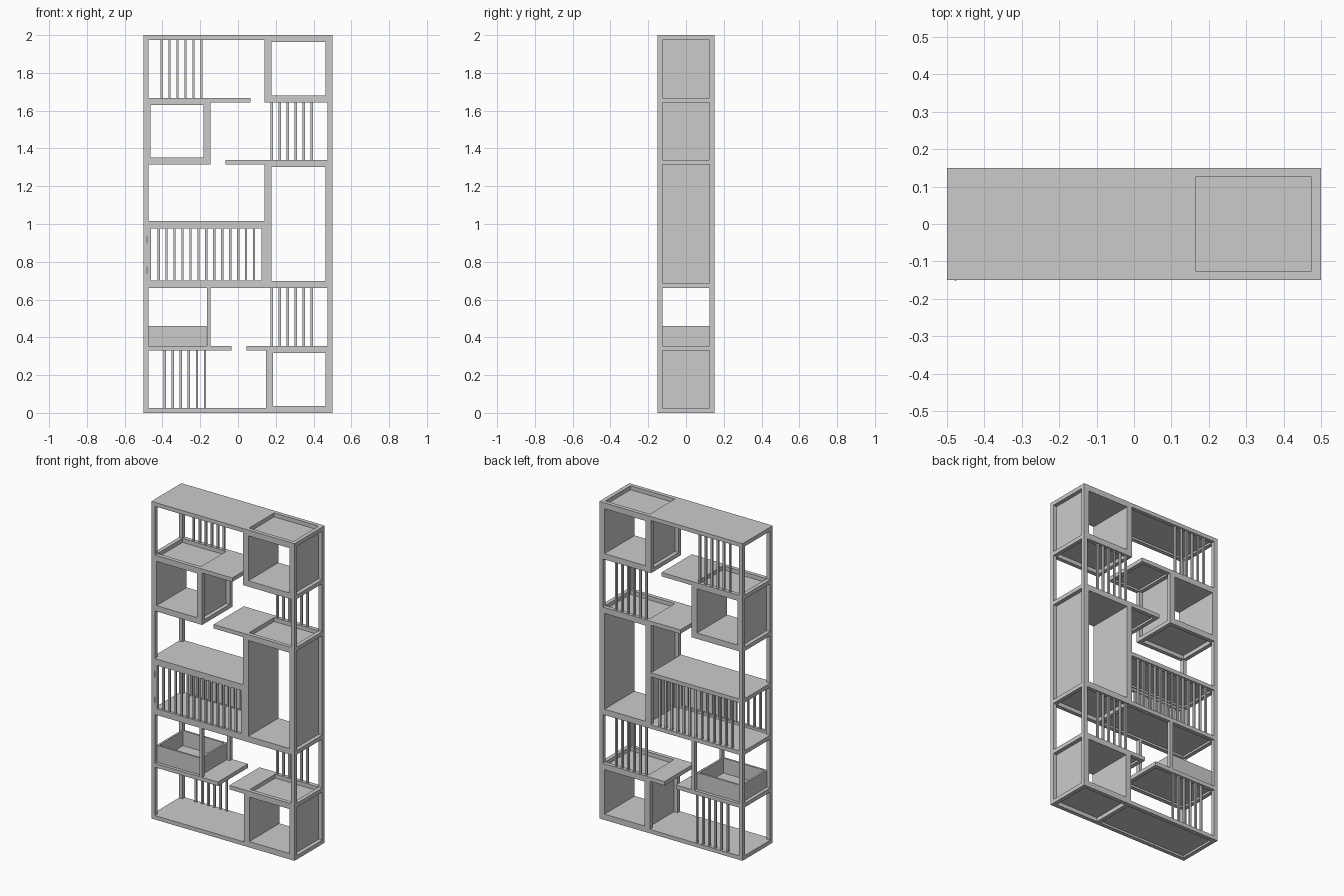
import bpy
import bmesh
from mathutils import Matrix

if "Cube" in bpy.data.objects:
    bpy.data.objects.remove(bpy.data.objects["Cube"])

T = 0.025            # square tube size
W, D = 0.5, 0.15     # half width, half depth
P = 0.012            # panel thickness


def make(name, boxes):
    """One object made of axis-aligned boxes (x0, x1, y0, y1, z0, z1)."""
    bm = bmesh.new()
    for x0, x1, y0, y1, z0, z1 in boxes:
        m = Matrix.Translation(((x0 + x1) / 2, (y0 + y1) / 2, (z0 + z1) / 2))
        m = m @ Matrix.Diagonal((x1 - x0, y1 - y0, z1 - z0, 1))
        bmesh.ops.create_cube(bm, size=1, matrix=m)
    me = bpy.data.meshes.new(name)
    bm.to_mesh(me)
    bm.free()
    ob = bpy.data.objects.new(name, me)
    bpy.context.collection.objects.link(ob)
    return ob


def both(x0, x1, z0, z1):
    """Front and back copies of a tube."""
    return [(x0, x1, -D, -D + T, z0, z1), (x0, x1, D - T, D, z0, z1)]


def cross(x, z):
    """Tube running front to back."""
    return (x, x + T, -D + T, D - T, z, z + T)


def rail(name, x0, x1, z):
    """Horizontal frame: front and back tubes plus both end tubes."""
    a, b = max(x0, -W + T), min(x1, W - T)
    make(name, both(a, b, z, z + T) + [cross(x0, z), cross(x1 - T, z)])


def shelf(name, x0, x1, top):
    """Thin board lying flush inside a frame."""
    make(name, [(x0, x1, -D + T, D - T, top - P, top)])


def cube_box(name, x0, x1, z0, z1):
    """Framed open box: inner posts, cross tubes and four thin panels."""
    px = x0 if x1 == W else x1 - T
    make(name + "_posts", both(px, px + T, z0 + T, z1 - T)
         + [cross(px, z0), cross(px, z1 - T)])
    a, b, c, d = x0 + T, x1 - T, z0 + T, z1 - T
    make(name + "_panels", [
        (a, a + P, -D, D, c, d), (b - P, b, -D, D, c, d),
        (a + P, b - P, -D, D, c, c + P), (a + P, b - P, -D, D, d - P, d)])


def rods(name, x0, x1, n, z0, z1, y=D - T / 2, r=0.006):
    """Evenly spaced upright slats."""
    xs = [x0 + (x1 - x0) * i / (n - 1) for i in range(n)]
    make(name, [(x - r, x + r, y - r, y + r, z0, z1) for x in xs])


# level heights (underside of each frame)
L0, L1, L2, L3, L4, L5, L6 = 0, 0.329, 0.662, 0.99, 1.315, 1.643, 2 - T
X = 0.14             # inner edge of the right-hand boxes
BX = 0.147           # inner edge of the bottom right box
LX = -0.145          # inner edge of the left-hand box and tray

# corner posts
make("corner_posts", both(-W, -W + T, 0, 2) + both(W - T, W, 0, 2))

# horizontal frames
rail("bottom_frame", -W, W, L0)
rail("lower_left_frame", -W, -0.035, L1)
rail("lower_right_frame", 0.045, W, L1)
rail("middle_frame", -W, W, L2)
rail("cabinet_top_frame", -W, X, L3)
rail("upper_left_frame", -W, LX, L4)
rail("upper_right_frame", -0.065, W, L4)
rail("high_left_frame", -W, 0.065, L5)
rail("high_right_frame", X, W, L5)
rail("top_frame", -W, W, L6)

# flush shelf boards
shelf("bottom_shelf", -W + T, BX, L0 + T)
shelf("tray_shelf", -W + T, -0.035 - T, L1 + T)
shelf("lower_right_shelf", 0.045 + T, BX, L1 + T)
shelf("middle_shelf", -W + T, X, L2 + T)
shelf("cabinet_top_shelf", -W + T, X - T, L3 + T)
shelf("upper_right_shelf", -0.065 + T, X, L4 + T)
shelf("high_left_shelf", LX, 0.065 - T, L5 + T)
shelf("top_shelf", -W + T, X, 2)

# framed boxes
cube_box("bottom_right_box", BX, W, L0, L1 + T)
cube_box("tall_right_box", X, W, L2, L4 + T)
cube_box("top_right_box", X, W, L5, 2)
cube_box("upper_left_box", -W, LX, L4, L5 + T)

# slats along the back
rods("bottom_left_slats", -0.388, -0.175, 6, L0 + T, L1)
rods("lower_right_slats", 0.179, 0.39, 6, L1 + T, L2)
rods("upper_right_slats", 0.179, 0.39, 6, L4 + T, L5)
rods("top_left_slats", -0.405, -0.193, 6, L5 + T, L6)
rods("cabinet_back_slats", -0.42, 0.085, 13, L2 + T, L3)

# slatted cabinet door with hinges
z0, z1, y0, y1 = L2 + T, L3, -D, -D + 0.018
make("door_frame", [
    (-0.475, -0.46, y0, y1, z0, z1), (0.125, X, y0, y1, z0, z1),
    (-0.46, 0.125, y0, y1, z0, z0 + 0.015),
    (-0.46, 0.125, y0, y1, z1 - 0.015, z1)])
rods("door_slats", -0.42, 0.085, 13, z0 + 0.015, z1 - 0.015, y=-D + 0.009)
for i, z in enumerate((0.755, 0.918)):
    bpy.ops.mesh.primitive_cylinder_add(vertices=12, radius=0.004, depth=0.035,
                                        location=(-0.477, -D + 0.002, z))
    bpy.context.object.name = f"door_hinge_{i + 1}"

# posts beside the tray, then the open tray itself
make("tray_posts", both(LX - 0.02, LX, L1 + T, L2))
a, b, y, z0, z1 = -0.478, -0.167, 0.13, L1 + T, 0.46
make("tray", [
    (a, b, -y, y, z0, z0 + P),
    (a, b, -y, -y + P, z0 + P, z1), (a, b, y - P, y, z0 + P, z1),
    (a, a + P, -y + P, y - P, z0 + P, z1),
    (b - P, b, -y + P, y - P, z0 + P, z1)])
